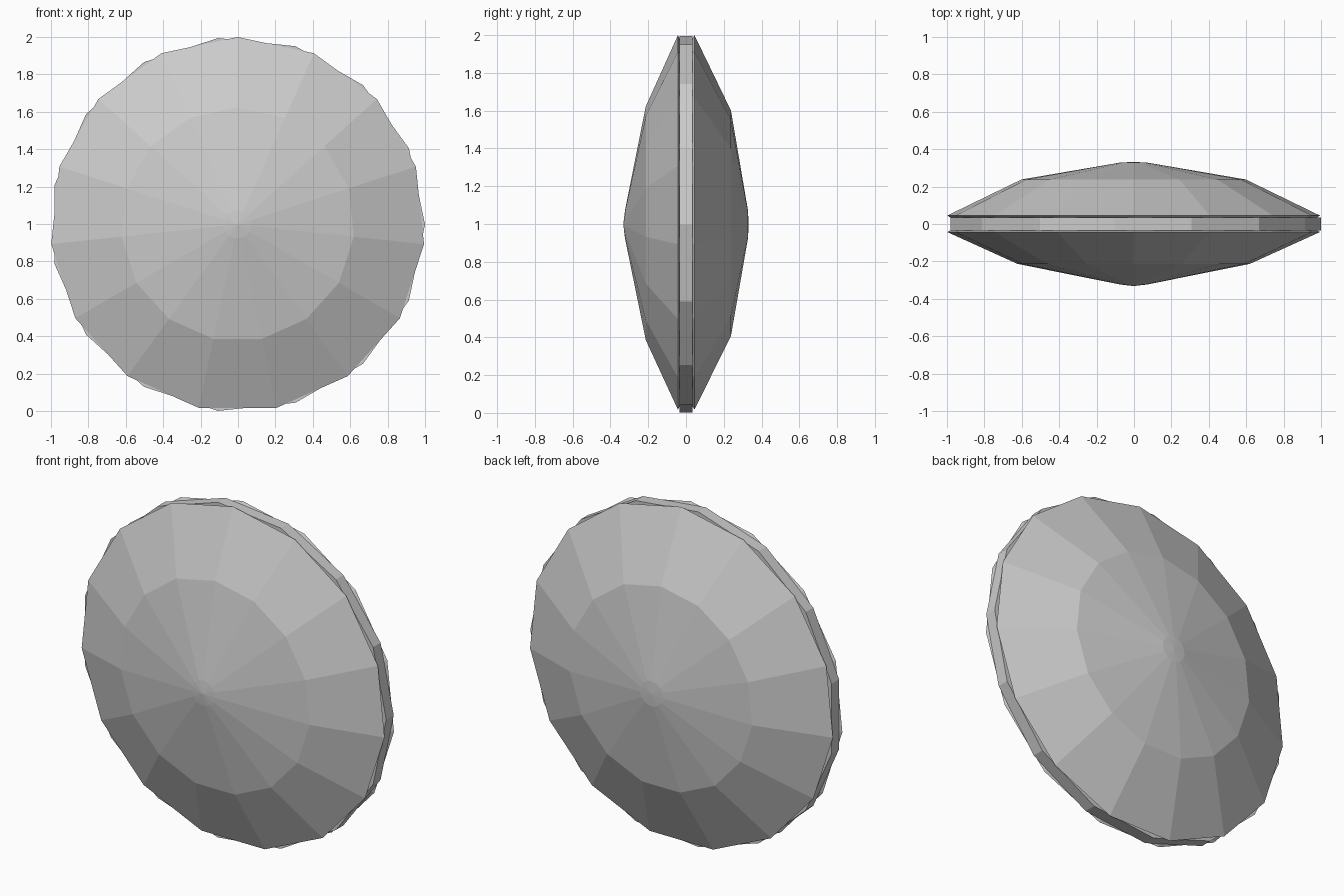
import bpy, bmesh
from math import sin, cos, radians

if "Cube" in bpy.data.objects:
    bpy.data.objects.remove(bpy.data.objects["Cube"])

SIDES = 15
CX, CZ = -0.002, 0.9975


def lathe(name, profile, start):
    """Revolve (radius, y) points around the y axis; radius 0 closes to a tip."""
    bm = bmesh.new()
    rings = []
    for r, y in profile:
        if r == 0:
            rings.append([bm.verts.new((CX, y, CZ))] * SIDES)
        else:
            angles = [radians(start + 360 * i / SIDES) for i in range(SIDES)]
            rings.append([bm.verts.new((CX + r * cos(a), y, CZ + r * sin(a))) for a in angles])
    for lower, upper in zip(rings, rings[1:]):
        for i in range(SIDES):
            j = (i + 1) % SIDES
            corners = dict.fromkeys((lower[i], lower[j], upper[j], upper[i]))
            bm.faces.new(list(corners))
    bmesh.ops.recalc_face_normals(bm, faces=bm.faces)
    mesh = bpy.data.meshes.new(name)
    bm.to_mesh(mesh)
    bm.free()
    obj = bpy.data.objects.new(name, mesh)
    bpy.context.collection.objects.link(obj)
    return obj


# Narrow centre rim, with a corner pointing along +x
lathe("rim", [(0, -0.035), (1.002, -0.035), (1.002, 0.035), (0, 0.035)], 0)

# Front and back shells: undercut lip, steep outer band, shallow cone, small cap
# Their corners are turned relative to the rim so one points straight up
lathe("front_shell", [(0, -0.034), (0.985, -0.034), (1.002, -0.043),
                      (0.625, -0.213), (0.075, -0.323), (0, -0.332)], 90)
lathe("back_shell", [(0, 0.034), (0.985, 0.034), (1.002, 0.045),
                     (0.603, 0.238), (0.075, 0.328), (0, 0.332)], 90)
